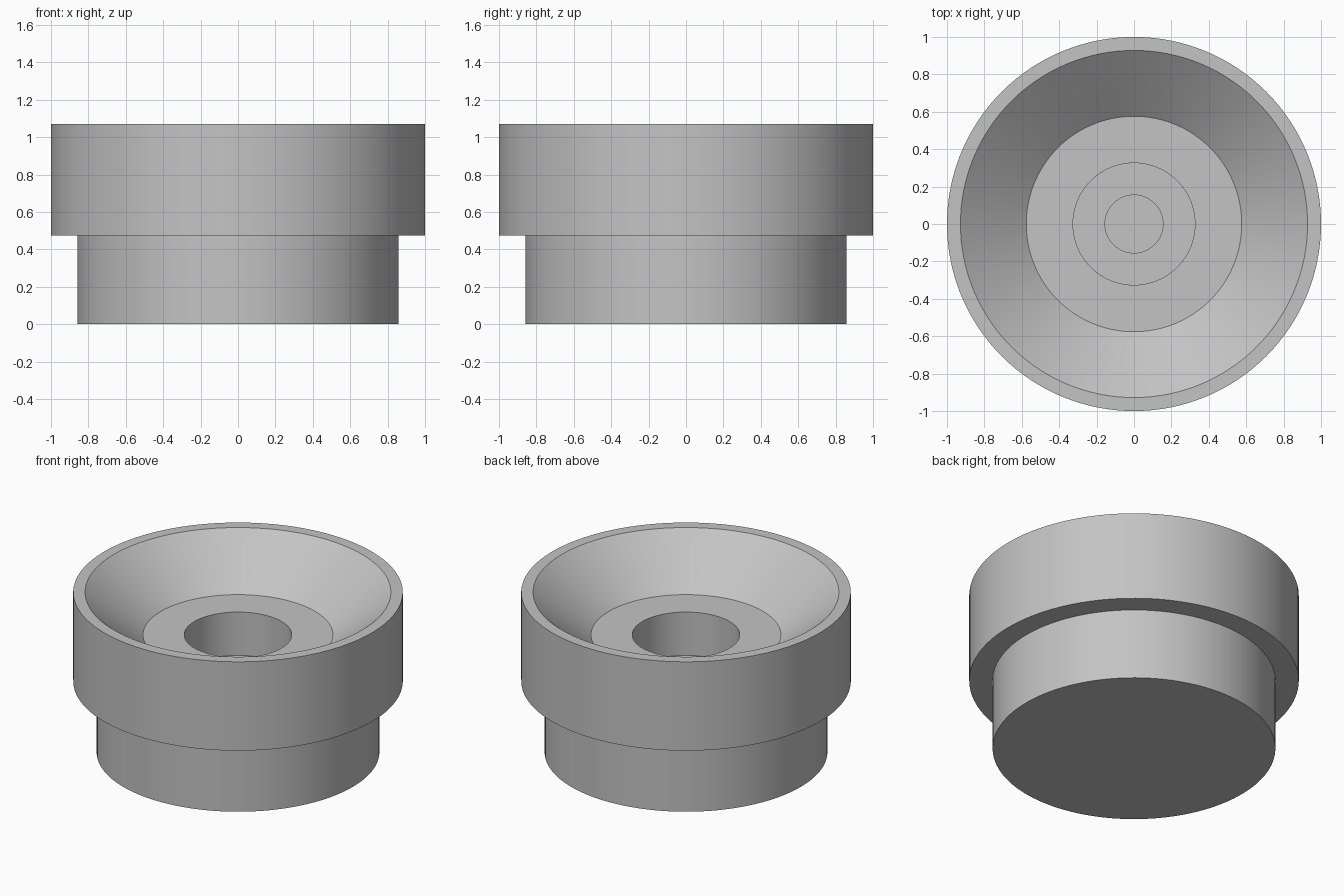
import bpy
import bmesh
import math

if "Cube" in bpy.data.objects:
    bpy.data.objects.remove(bpy.data.objects["Cube"], do_unlink=True)

SEGMENTS = 128


def make_material(name, color):
    mat = bpy.data.materials.new(name)
    mat.use_nodes = True
    mat.diffuse_color = color
    mat.node_tree.nodes["Principled BSDF"].inputs["Base Color"].default_value = color
    return mat


def lathe(name, profile, mat):
    """Turn a (radius, height) profile around z and cap both ends."""
    bm = bmesh.new()
    rings = []
    for radius, height in profile:
        ring = []
        for i in range(SEGMENTS):
            a = math.tau * i / SEGMENTS
            ring.append(bm.verts.new((radius * math.cos(a), radius * math.sin(a), height)))
        rings.append(ring)
    for low, high in zip(rings, rings[1:]):
        for i in range(SEGMENTS):
            j = (i + 1) % SEGMENTS
            bm.faces.new((low[i], low[j], high[j], high[i]))
    bm.faces.new(list(reversed(rings[0])))
    bm.faces.new(rings[-1])
    bmesh.ops.recalc_face_normals(bm, faces=bm.faces)
    mesh = bpy.data.meshes.new(name)
    bm.to_mesh(mesh)
    bm.free()
    mesh.materials.append(mat)
    obj = bpy.data.objects.new(name, mesh)
    bpy.context.collection.objects.link(obj)
    bpy.ops.object.select_all(action="DESELECT")
    obj.select_set(True)
    bpy.context.view_layer.objects.active = obj
    bpy.ops.object.shade_smooth_by_angle(angle=math.radians(30))
    return obj


grey = make_material("plain grey", (0.55, 0.55, 0.55, 1.0))

# Heights of the main levels
top, ledge, step, socket_floor, pocket_floor = 1.07, 0.785, 0.475, 0.495, 0.25

# Stepped outside, conical dish, then the stepped central bore
profile = [
    (0.858, 0.0), (0.858, step),                    # narrow base
    (1.0, step), (1.0, top),                        # wide collar
    (0.928, top), (0.576, ledge),                   # rim and dish
    (0.326, ledge), (0.326, socket_floor),          # socket
    (0.155, socket_floor), (0.155, pocket_floor),   # small pocket
]
lathe("stepped_cup", profile, grey)
